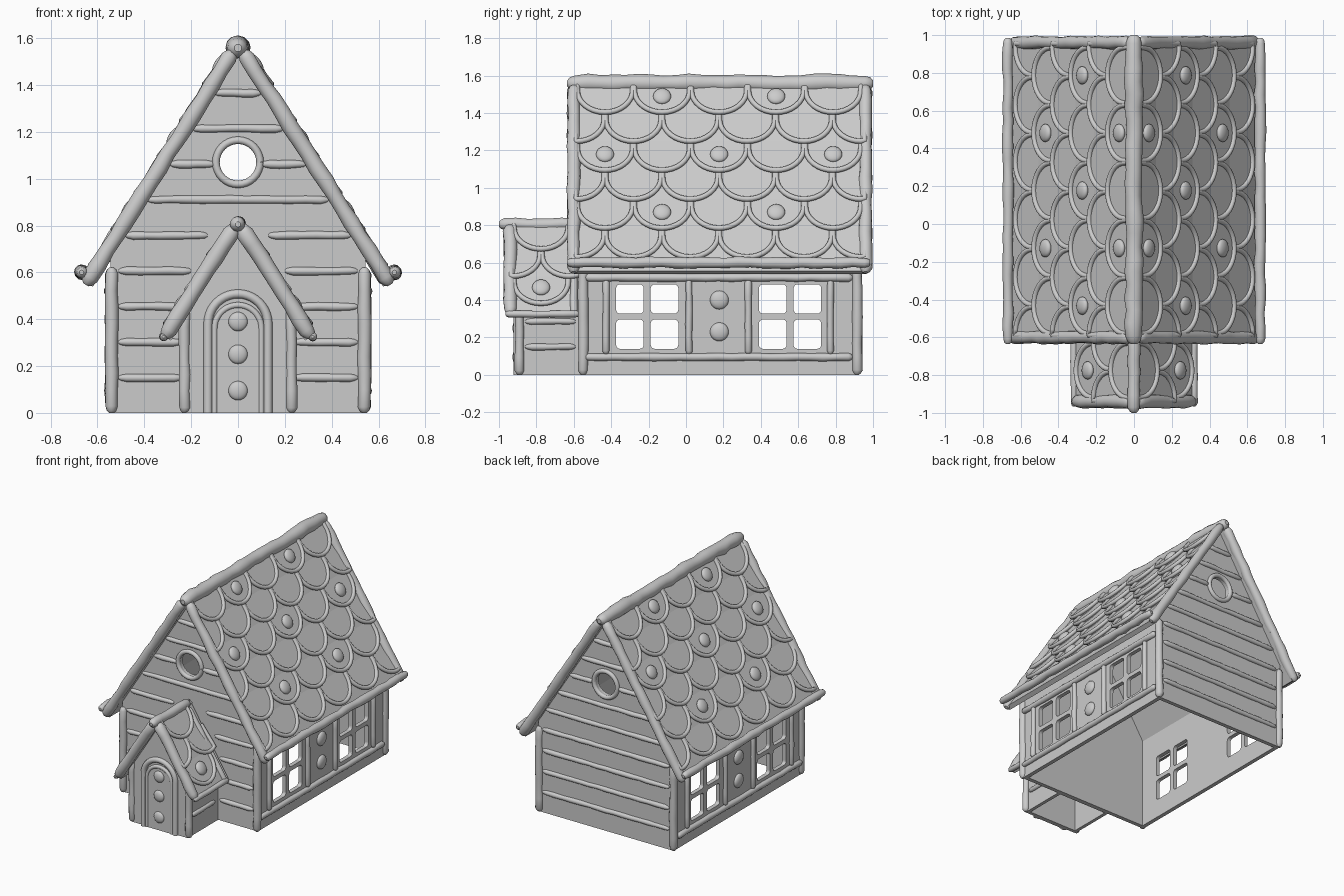
import bpy, bmesh, math, random
from mathutils import Vector

random.seed(4)
cube = bpy.data.objects.get("Cube")
if cube:
    bpy.data.objects.remove(cube)

clay = bpy.data.materials.new("grey_clay")
clay.use_nodes = True
GREY = (0.6, 0.6, 0.6, 1)
clay.diffuse_color = GREY
clay.node_tree.nodes["Principled BSDF"].inputs["Base Color"].default_value = GREY

# Direction down the roof slope and its normal, in the x-z plane
DX, DZ = 0.533, -0.846
SLOPE = DZ / DX
SIDES = (1, -1)


def add_object(name, mesh, smooth=False):
    mesh.name = name
    mesh.materials.clear()
    mesh.materials.append(clay)
    for p in mesh.polygons:
        p.use_smooth = smooth
    obj = bpy.data.objects.new(name, mesh)
    bpy.context.collection.objects.link(obj)
    return obj


def baked(obj):
    """Mesh of an object with its modifiers or bevel applied."""
    bpy.context.view_layer.update()
    return bpy.data.meshes.new_from_object(
        obj.evaluated_get(bpy.context.evaluated_depsgraph_get()))


def tubes(name, paths, sides=4):
    """One mesh of round strands; each path is a list of (point, radius)."""
    curve = bpy.data.curves.new(name, 'CURVE')
    curve.dimensions = '3D'
    curve.bevel_depth = 1
    curve.bevel_resolution = sides
    curve.use_fill_caps = True
    for path in paths:
        spline = curve.splines.new('POLY')
        spline.points.add(len(path) - 1)
        for pt, (co, r) in zip(spline.points, path):
            pt.co = (*co, 1)
            pt.radius = r
    temp = bpy.data.objects.new(name, curve)
    bpy.context.collection.objects.link(temp)
    mesh = baked(temp)
    bpy.data.objects.remove(temp)
    return add_object(name, mesh, True)


def log(a, b, r, wobble=0.08, taper=1.0):
    """Hand-rolled strand with rounded ends and an uneven thickness."""
    a, b = Vector(a), Vector(b)
    length = (b - a).length
    d = (b - a) / length
    n = max(3, int(length / 0.07))
    e = r * taper
    path = [(a, r * 0.35), (a + d * e * 0.3, r * 0.72)]
    for i in range(n + 1):
        s = e + (length - 2 * e) * i / n
        shift = Vector([random.uniform(-1, 1) * r * wobble for _ in range(3)])
        path.append((a + d * s + shift, r * (1 + random.uniform(-1, 1) * wobble)))
    return path + [(b - d * e * 0.3, r * 0.72), (b, r * 0.35)]


def prism(profile, axis, start, end, bm=None):
    """Extrude a 2D outline along the x or y axis."""
    bm = bm or bmesh.new()
    place = (lambda u, v: (start, u, v)) if axis == 'x' else (lambda u, v: (u, start, v))
    face = bm.faces.new([bm.verts.new(place(u, v)) for u, v in profile])
    ext = bmesh.ops.extrude_face_region(bm, geom=[face])["geom"]
    move = Vector((end - start, 0, 0) if axis == 'x' else (0, end - start, 0))
    bmesh.ops.translate(bm, vec=move, verts=[g for g in ext if isinstance(g, bmesh.types.BMVert)])
    bmesh.ops.recalc_face_normals(bm, faces=bm.faces)
    return bm


def solid(name, bm, smooth=False):
    mesh = bpy.data.meshes.new(name)
    bm.to_mesh(mesh)
    bm.free()
    return add_object(name, mesh, smooth)


def carve(obj, cutters):
    for c in cutters:
        c.hide_render = True
        m = obj.modifiers.new("cut", 'BOOLEAN')
        m.operation, m.object, m.solver = 'DIFFERENCE', c, 'EXACT'
    mesh = baked(obj)
    obj.modifiers.clear()
    obj.data = mesh
    for c in cutters:
        bpy.data.objects.remove(c)


def gable(half, apex, base=0.0):
    top = apex + SLOPE * half
    return [(-half, base), (half, base), (half, top), (0, apex), (-half, top)]


def arc(cx, cz, r, a0, a1, n):
    return [(cx + r * math.cos(a0 + (a1 - a0) * i / n),
             cz + r * math.sin(a0 + (a1 - a0) * i / n)) for i in range(n + 1)]


def rounded_rect(u0, u1, v0, v1, r):
    corners = ((u1 - r, v1 - r), (u0 + r, v1 - r), (u0 + r, v0 + r), (u1 - r, v0 + r))
    return [p for k, (u, v) in enumerate(corners)
            for p in arc(u, v, r, k * math.pi / 2, (k + 1) * math.pi / 2, 4)]


def buttons(name, places):
    """Flattened domes: each place is (centre, facing direction, radius)."""
    bm = bmesh.new()
    for centre, facing, r in places:
        turn = Vector(facing).to_track_quat('Z', 'Y').to_matrix().to_4x4()
        made = bmesh.ops.create_uvsphere(bm, u_segments=20, v_segments=10, radius=r)["verts"]
        bmesh.ops.scale(bm, vec=(1, 1, 0.45), verts=made)
        bmesh.ops.transform(bm, matrix=turn, verts=made)
        bmesh.ops.translate(bm, vec=centre, verts=made)
    solid(name, bm, True)


def build_roof(name, apex, length, y0, y1, rows, first, pitch, tile_r, spots):
    """Two slabs with layered scalloped tiles, trims and dots."""
    def at(side, y, s, h):
        return Vector((side * (s * DX - h * DZ), y, apex + s * DZ + h * DX))

    slabs, tiles, rims, dots = bmesh.new(), bmesh.new(), [], []
    for side in SIDES:
        outline = [(0, 0.004), (length, 0.004), (length, -0.03), (0, -0.03)]
        prism([at(side, 0, s, h).xz for s, h in outline], 'y', y0, y1, slabs)
        for i, centres in enumerate(rows):
            bottom = first + pitch * i
            mid = bottom - tile_r
            top = bottom - pitch - 0.012
            for j, c in enumerate(centres):
                u = [(c + tile_r, top)] + arc(c, mid, tile_r, 0, math.pi, 16) + [(c - tile_r, top)]
                u = [(min(max(y, y0 + 0.01), y1 - 0.01), s) for y, s in u]
                lift = lambda s: 0.004 + 0.02 * (s - top) / (bottom - top)
                upper = [tiles.verts.new(at(side, y, s, lift(s))) for y, s in u]
                lower = [tiles.verts.new(at(side, y, s, -0.01)) for y, s in u]
                tiles.faces.new(upper)
                for k in range(len(u)):
                    m = (k + 1) % len(u)
                    tiles.faces.new((upper[k], lower[k], lower[m], upper[m]))
                rims.append([(at(side, y, s, lift(s) + 0.002), 0.014) for y, s in u])
                if (i, j) in spots:
                    dots.append((at(side, c, bottom - 0.105, 0.02), (-side * DZ, 0, DX), 0.048))
    bmesh.ops.recalc_face_normals(tiles, faces=tiles.faces)
    solid(name + "_slabs", slabs)
    solid(name + "_tiles", tiles)
    tubes(name + "_tile_rims", rims, 3)
    buttons(name + "_dots", dots)


# House walls: hollow, open below, with window panes and round gable holes
FRONT, BACK, HALF, APEX = -0.55, 0.92, 0.545, 1.53
walls = solid("house_walls", prism(gable(HALF, APEX), 'y', FRONT, BACK))
hollow = solid("hollow", prism(gable(HALF - 0.03, APEX - 0.04, -0.1), 'y', FRONT + 0.03, BACK - 0.03))
panes = bmesh.new()
for y in (-0.374, 0.39):
    for dy in (0, 0.185):
        for z in (0.139, 0.327):
            prism(rounded_rect(y + dy, y + dy + 0.148, z, z + 0.157, 0.022), 'x', -0.8, 0.8, panes)
hole = solid("hole", prism(arc(0, 1.07, 0.082, 0, 2 * math.pi, 32)[:-1], 'y', -0.8, 1.2))
carve(walls, [hollow, solid("panes", panes), hole])

# Porch walls
porch = solid("porch_walls", prism(gable(0.225, 0.77), 'y', -0.9, FRONT + 0.005))
carve(porch, [solid("porch_hollow", prism(gable(0.2, 0.74, -0.1), 'y', -0.875, FRONT - 0.005))])

# Roofs
odd = [-0.433 + 0.305 * i for i in range(5)]
even = [-0.585 + 0.304 * i for i in range(6)]
build_roof("main_roof", 1.578, 1.21, -0.6, 0.965, [odd, even] * 3, 0.222, 0.183, 0.148,
           {(0, 1), (0, 3), (2, 0), (2, 2), (2, 4), (4, 1), (4, 3)})
build_roof("porch_roof", 0.82, 0.585, -0.945, -0.56, [[-0.775], [-0.925, -0.625], [-0.775]],
           0.19, 0.172, 0.145, {(2, 0)})

# Roof trims: ridge, rakes and eaves
trims = [log((0, -0.635, 1.558), (0, 1.0, 1.558), 0.046, 0.1),
         log((0, -1.0, 0.805), (0, -0.57, 0.805), 0.033)]
for side in SIDES:
    for y in (-0.6, 0.96):
        trims.append(log((side * 0.02, y, 1.545), (side * 0.65, y, 0.547), 0.034))
    trims.append(log((side * 0.668, -0.635, 0.6), (side * 0.668, 0.985, 0.6), 0.028, 0.12))
    trims.append(log((side * 0.01, -0.94, 0.8), (side * 0.315, -0.94, 0.322), 0.035))
    trims.append(log((side * 0.02, -0.6, 0.78), (side * 0.315, -0.6, 0.325), 0.02))
    trims.append(log((side * 0.318, -0.965, 0.325), (side * 0.318, -0.57, 0.325), 0.018))
tubes("roof_trims", trims)

# Corner posts
posts = []
for side in SIDES:
    for y in (FRONT, BACK - 0.005):
        posts.append(log((side * 0.54, y, 0), (side * 0.54, y, 0.62), 0.027))
    posts.append(log((side * 0.228, -0.89, 0), (side * 0.228, -0.89, 0.46), 0.024))
tubes("corner_posts", posts)

# Horizontal siding strips on both gable walls and the porch sides
siding = []
for i in range(9):
    z = 0.15 * (i + 1) + 0.002 * i
    reach = min(0.51, (APEX - z) / -SLOPE - 0.005)
    gap = {0: 0.24, 1: 0.24, 2: 0.24, 3: 0.2, 4: 0.13, 6: 0.1}
    for y, inner in ((FRONT, gap.get(i, 0)), (BACK, 0.1 if i == 6 else 0)):
        if inner:
            for side in SIDES:
                siding.append(log((side * inner, y, z), (side * reach, y, z), 0.017, 0.1, 2))
        else:
            siding.append(log((-reach, y, z), (reach, y, z), 0.017, 0.1, 2))
for side in SIDES:
    for z in (0.15, 0.285):
        siding.append(log((side * 0.225, -0.86, z), (side * 0.225, -0.59, z), 0.017, 0.1, 2))
tubes("siding_strips", siding)

# Side wall rails and window uprights
rails = []
for side in SIDES:
    x = side * 0.55
    for z in (0.095, 0.52):
        rails.append(log((x, -0.54, z), (x, 0.89, z), 0.021))
    for y in (-0.427, 0.016, 0.333, 0.772):
        rails.append(log((x, y, 0.11), (x, y, 0.51), 0.018))
tubes("window_rails", rails)
buttons("side_wall_dots", [((side * 0.548, 0.178, z), (side, 0, 0), 0.05)
                           for side in SIDES for z in (0.23, 0.4)])

# Round window rings
tubes("round_window_rings", [[((x, y, z), 0.016) for x, z in arc(0, 1.07, 0.094, 0, 2 * math.pi, 32)]
                             for y in (FRONT - 0.004, BACK + 0.004)])


# Arched door with two frames and three buttons
def arch(r, spring):
    return [(r, 0.0)] + arc(0, spring, r, 0, math.pi, 20) + [(-r, 0.0)]


solid("door_panel", prism(arch(0.1, 0.36), 'y', -0.909, -0.89))
tubes("door_frames", [[((x, -0.903, z), w) for x, z in arch(r, spring)]
                      for r, spring, w in ((0.128, 0.38, 0.019), (0.1, 0.36, 0.013))])
buttons("door_buttons", [((0, -0.909, z), (0, -1, 0), 0.041) for z in (0.095, 0.25, 0.39)])
